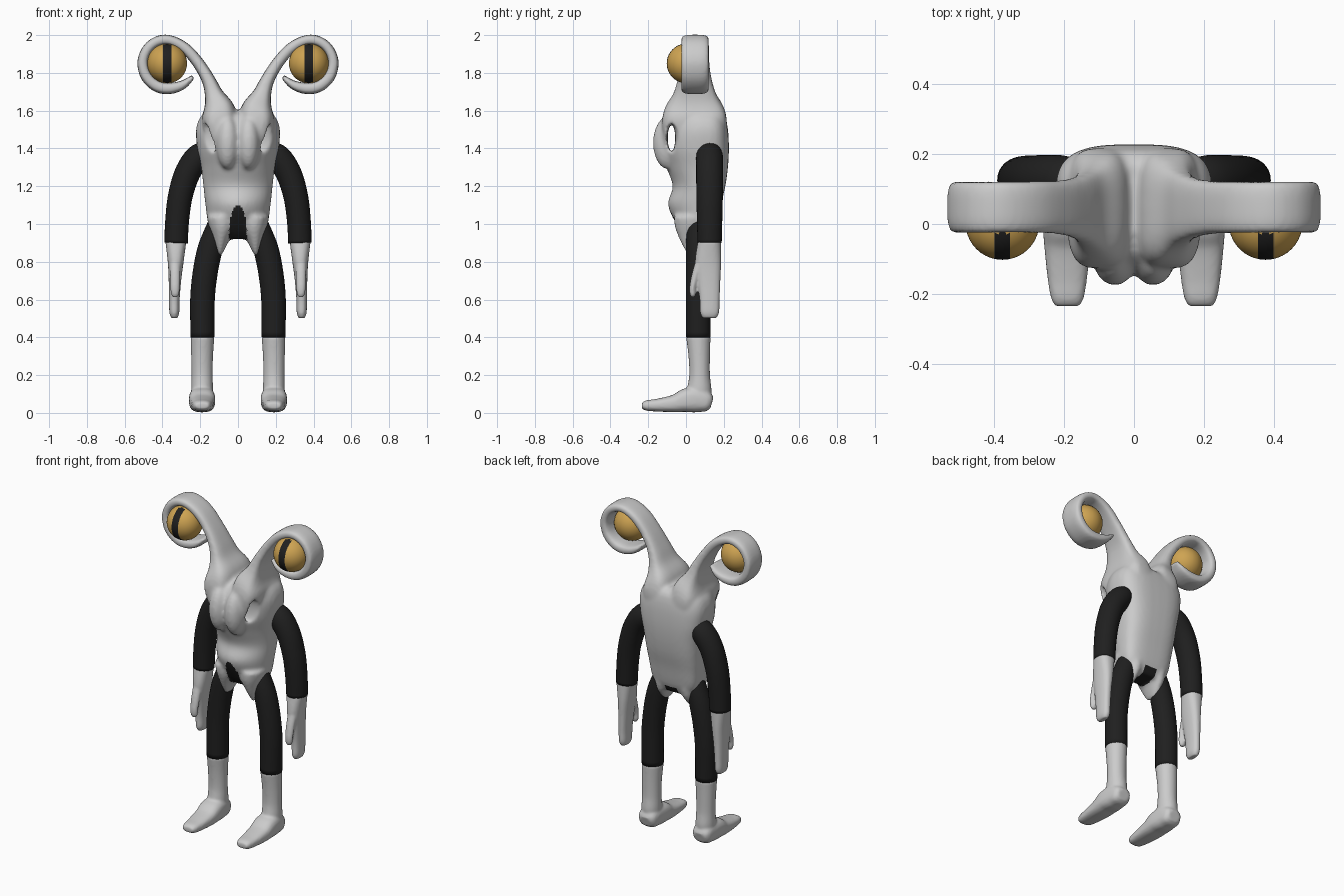
import bpy, bmesh, math
from mathutils import Vector, Matrix

if "Cube" in bpy.data.objects:
    bpy.data.objects.remove(bpy.data.objects["Cube"])


def material(name, rgb):
    m = bpy.data.materials.new(name)
    m.diffuse_color = (*rgb, 1)
    m.use_nodes = True
    m.node_tree.nodes["Principled BSDF"].inputs["Base Color"].default_value = m.diffuse_color
    return m


GREY = material("light grey", (0.6, 0.6, 0.6))
BLACK = material("soft black", (0.014, 0.014, 0.014))
AMBER = material("amber", (0.62, 0.37, 0.085))


def smooth_path(pts, steps):
    """Catmull-Rom interpolation of section tuples."""
    pts = [p if len(p) == 6 else (*p, p[4]) for p in pts]
    out = []
    for i in range(len(pts) - 1):
        a, b, c, d = (pts[max(0, min(len(pts) - 1, i + k))] for k in (-1, 0, 1, 2))
        for s in range(steps):
            t = s / steps
            out.append([0.5 * (2 * q + (r - p) * t + (2 * p - 5 * q + 4 * r - w) * t * t
                               + (3 * q - p - 3 * r + w) * t ** 3)
                        for p, q, r, w in zip(a, b, c, d)])
    return out + [list(pts[-1])]


def tube(bm, pts, side=1, v=(0, 1, 0), n=(2, 2), steps=5, segs=28):
    """Loft sections (x, y, z, in-plane radius, -v radius[, +v radius]) along a curve."""
    v = Vector(v)
    secs = smooth_path(pts, steps)
    cs = [Vector(s[:3]) for s in secs]
    rings = []
    for i, s in enumerate(secs):
        t = cs[min(i + 1, len(cs) - 1)] - cs[max(i - 1, 0)]
        u = t.cross(v).normalized()
        ring = []
        for k in range(segs):
            a = math.tau * k / segs
            c, d = math.cos(a), math.sin(a)
            e = 2 / (n[1] if d > 0 else n[0])
            co = (cs[i] + u * math.copysign(abs(c) ** e, c) * s[3]
                  + v * math.copysign(abs(d) ** e, d) * (s[5] if d > 0 else s[4]))
            ring.append(bm.verts.new((co.x * side, co.y, co.z)))
        rings.append(ring)
    for r, q in zip(rings, rings[1:]):
        for k in range(segs):
            bm.faces.new((r[k - 1], r[k], q[k], q[k - 1]))
    bm.faces.new(rings[0])
    bm.faces.new(rings[-1])


def finish(bm, name, *mats):
    bmesh.ops.recalc_face_normals(bm, faces=bm.faces)
    me = bpy.data.meshes.new(name)
    bm.to_mesh(me)
    bm.free()
    for m in mats:
        me.materials.append(m)
    me.shade_smooth()
    ob = bpy.data.objects.new(name, me)
    bpy.context.collection.objects.link(ob)
    return ob


def fuse(ob, voxel, iterations, cutter=None, first=True):
    """Melt overlapping volumes into one skin and bake it."""
    def remesh():
        m = ob.modifiers.new("fuse", 'REMESH')
        m.mode = 'VOXEL'
        m.voxel_size = voxel
    remesh()
    if cutter:
        b = ob.modifiers.new("cut", 'BOOLEAN')
        b.operation = 'DIFFERENCE'
        b.object = cutter
        remesh()
    s = ob.modifiers.new("soften", 'SMOOTH')
    s.factor = 0.5
    s.iterations = iterations
    mats = list(ob.data.materials)
    dg = bpy.context.evaluated_depsgraph_get()
    me = bpy.data.meshes.new_from_object(ob.evaluated_get(dg))
    ob.modifiers.clear()
    ob.data = me
    me.materials.clear()
    for m in mats:
        me.materials.append(m)
    me.shade_smooth()


# torso
bm = bmesh.new()
tube(bm, [(0, .08, .92, .10, .07, .05), (0, .08, .98, .152, .12, .08), (0, .08, 1.1, .172, .175, .105),
          (0, .08, 1.2, .183, .15, .128), (0, .08, 1.3, .195, .185, .142), (0, .08, 1.4, .215, .222, .147),
          (0, .08, 1.5, .222, .21, .142), (0, .08, 1.57, .195, .17, .125), (0, .08, 1.6, .13, .1, .09)],
     n=(1.85, 3.2), segs=40)
for s in (-1, 1):
    # curled horns
    tube(bm, [(.075, .045, 1.42, .08, .16), (.095, .045, 1.53, .095, .172), (.102, .045, 1.61, .083, .158),
              (.127, .046, 1.685, .05, .115), (.155, .046, 1.76, .036, .092), (.205, .047, 1.845, .031, .078),
              (.27, .048, 1.922, .029, .075), (.34, .048, 1.966, .027, .074), (.405, .048, 1.974, .027, .074),
              (.47, .048, 1.938, .027, .074), (.504, .048, 1.865, .028, .074), (.487, .048, 1.785, .03, .074),
              (.43, .048, 1.73, .031, .074), (.36, .048, 1.718, .03, .074), (.29, .048, 1.738, .023, .073),
              (.235, .048, 1.782, .01, .06)], s, n=(3.2, 3.2))
    # pointed hip flaps
    tube(bm, [(.085, .05, 1.04, .08, .115), (.085, .05, .98, .068, .108), (.09, .055, .92, .045, .09),
              (.093, .05, .87, .024, .062), (.095, .045, .835, .008, .035)], s)
    # muzzle lobes
    bmesh.ops.create_uvsphere(bm, u_segments=24, v_segments=16, radius=1,
                              matrix=Matrix.Translation((.055 * s, -.095, 1.43))
                              @ Matrix.Diagonal((.062, .08, .14, 1)))
body = finish(bm, "body", GREY, BLACK)

# tunnel behind the muzzle, flared at both ends
bm = bmesh.new()
tube(bm, [(x, -.077, 1.455, rz, ry) for x, rz, ry in
          ((-.3, .11, .085), (-.2, .082, .042), (-.12, .074, .022), (0, .072, .02),
           (.12, .074, .022), (.2, .082, .042), (.3, .11, .085))])
cutter = finish(bm, "tunnel_cutter", GREY)
cutter.hide_render = True
fuse(body, .0095, 5, cutter)
bpy.data.objects.remove(cutter)

# black arch between the legs
for p in body.data.polygons:
    x, y, z = p.center
    if y < .08:
        dark = z < 1.1 and abs(x) < .047 * math.sqrt(1 - max(0, (z - .95) / .15) ** 2)
    else:
        dark = z < .965 and abs(x) < .045
    p.material_index = int(dark)

for s, side in ((-1, "right"), (1, "left")):
    # arms
    bm = bmesh.new()
    tube(bm, [(.13, .12, 1.385, .045, .05), (.2, .125, 1.362, .068, .07), (.265, .125, 1.275, .068, .071),
              (.305, .125, 1.15, .065, .07), (.322, .125, 1.02, .063, .067), (.328, .125, .9, .062, .064)], s)
    finish(bm, side + "_arm", BLACK)

    # hands with thumbs
    bm = bmesh.new()
    tube(bm, [(.329, .124, .91, .056, .061), (.33, .117, .8, .042, .069), (.334, .121, .7, .033, .061),
              (.337, .125, .6, .028, .053), (.337, .125, .53, .026, .05), (.337, .125, .502, .016, .036)],
         s, n=(2.4, 2.4))
    tube(bm, [(.333, .085, .82, .03, .03), (.333, .054, .74, .027, .022), (.333, .037, .67, .025, .018),
              (.333, .036, .63, .022, .016), (.333, .036, .612, .011, .009)], s)
    fuse(finish(bm, side + "_hand", GREY), .007, 3)

    # legs
    bm = bmesh.new()
    tube(bm, [(.1, .065, 1.02, .05, .05), (.122, .065, .95, .06, .062), (.15, .065, .86, .066, .065),
              (.174, .065, .74, .066, .065), (.188, .065, .6, .065, .065), (.188, .065, .4, .063, .065)], s)
    finish(bm, side + "_leg", BLACK)

    # feet with shins
    bm = bmesh.new()
    tube(bm, [(.188, .065, .405, .063, .065), (.19, .07, .3, .058, .057), (.19, .072, .2, .056, .055),
              (.19, .07, .12, .058, .065), (.19, .065, .05, .055, .06)], s)
    tube(bm, [(.19, .137, .052, .03, .04), (.19, .115, .058, .052, .058), (.19, .06, .07, .067, .066),
              (.19, 0, .066, .063, .07), (.19, -.06, .05, .047, .066), (.19, -.15, .041, .034, .057),
              (.19, -.21, .039, .027, .047), (.19, -.234, .039, .015, .035)],
         s, v=(1, 0, 0), n=(2.7, 2.7))
    fuse(finish(bm, side + "_foot", GREY), .008, 4)

    # eyes with a vertical slit pupil
    bm = bmesh.new()
    bmesh.ops.create_uvsphere(bm, u_segments=40, v_segments=28, radius=.105)
    for x in (-.022, .022):
        bmesh.ops.bisect_plane(bm, geom=bm.verts[:] + bm.edges[:] + bm.faces[:],
                               plane_co=(x, 0, 0), plane_no=(1, 0, 0))
    for f in bm.faces:
        c = f.calc_center_median()
        f.material_index = int(abs(c.x) < .022 and c.y < -.028)
    eye = finish(bm, side + "_eye", AMBER, BLACK)
    eye.location = (.375 * s, .003, 1.85)
